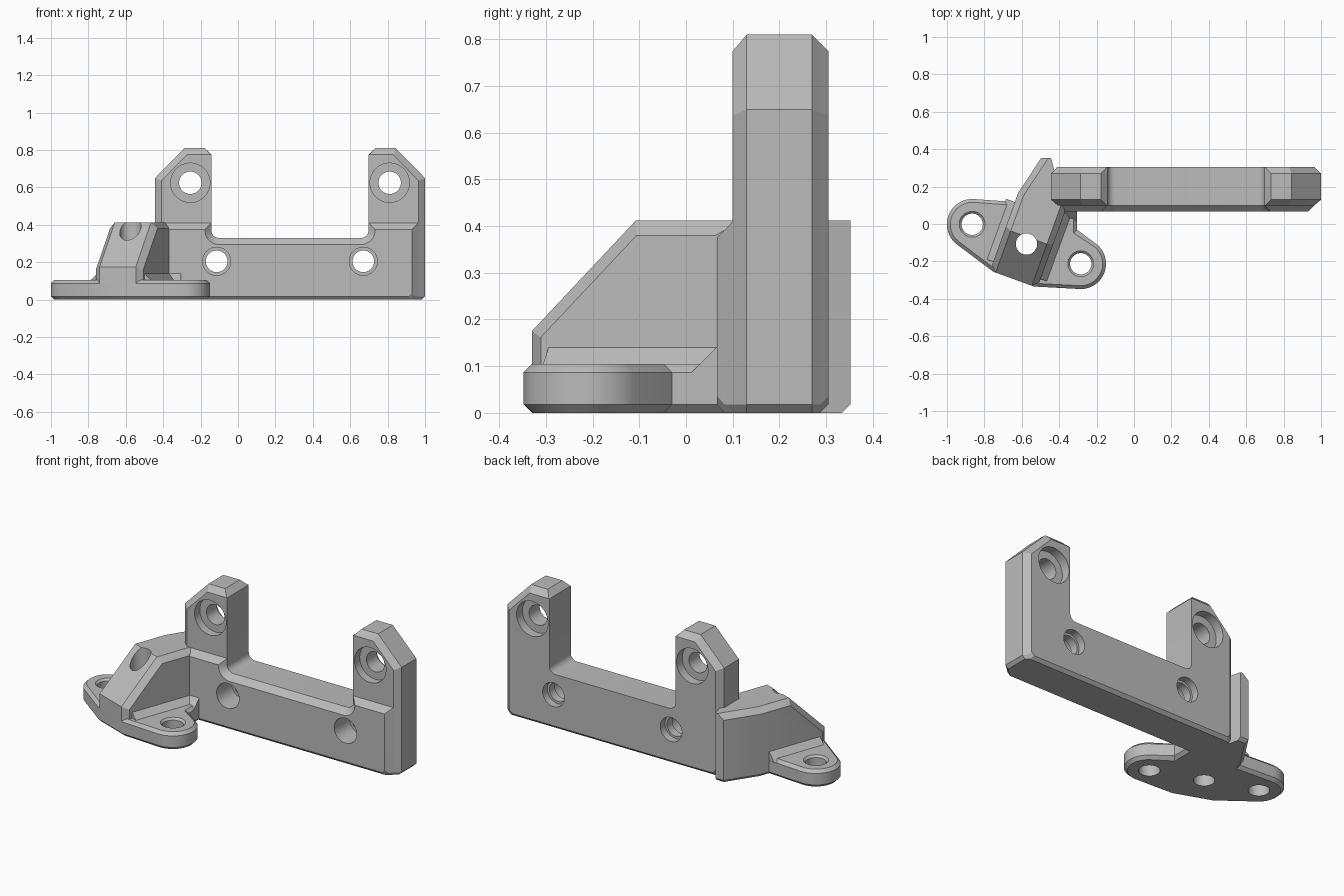
import bpy, bmesh
from math import sin, cos, pi, radians
from mathutils import Vector

if "Cube" in bpy.data.objects:
    bpy.data.objects.remove(bpy.data.objects["Cube"])

grey = bpy.data.materials.new("plain_grey")
grey.use_nodes = True
colour = (0.5, 0.5, 0.5, 1)
grey.diffuse_color = colour
grey.node_tree.nodes["Principled BSDF"].inputs["Base Color"].default_value = colour


def finish(name, bm):
    bmesh.ops.recalc_face_normals(bm, faces=bm.faces[:])
    mesh = bpy.data.meshes.new(name)
    bm.to_mesh(mesh)
    bm.free()
    mesh.materials.append(grey)
    ob = bpy.data.objects.new(name, mesh)
    bpy.context.collection.objects.link(ob)
    return ob


def loft(name, layers):
    """Closed solid through rings with equal point counts."""
    bm = bmesh.new()
    rings = [[bm.verts.new(p) for p in ring] for ring in layers]
    n = len(rings[0])
    for a, b in zip(rings, rings[1:]):
        for i in range(n):
            j = (i + 1) % n
            bm.faces.new((a[i], a[j], b[j], b[i]))
    bm.faces.new(rings[0])
    bm.faces.new(rings[-1])
    return finish(name, bm)


def arc(cx, cy, r, start, end, steps):
    angles = [radians(start + (end - start) * k / steps) for k in range(steps + 1)]
    return [(cx + r * cos(a), cy + r * sin(a)) for a in angles]


def drill(obs, a, b, axis, steps):
    """Cut a stepped round hole; steps are (position along axis, radius)."""
    rings = []
    for t, r in steps:
        ring = arc(a, b, r, 0, 352.5, 47)
        rings.append([(p, t, q) if axis == "y" else (p, q, t) for p, q in ring])
    cutter = loft("hole_cutter", rings)
    cutter.hide_render = True
    for ob in obs:
        mod = ob.modifiers.new("hole", "BOOLEAN")
        mod.operation, mod.solver, mod.object = "DIFFERENCE", "EXACT", cutter
        bpy.context.view_layer.objects.active = ob
        bpy.ops.object.modifier_apply(modifier=mod.name)
    bpy.data.objects.remove(cutter)


# Bracket: symmetric profiles about MID, stacked along y
MID, END, INNER, EDGE = 0.278, 0.722, 0.42, 0.018


def mirrored(half):
    pts = half + [(-x, z) for x, z in reversed(half)]
    return [(MID + x, z) for x, z in pts]


def valley(t):
    return arc(INNER - 0.04, 0.37, 0.04 + t, 0, -90, 8)


def frame_profile(i, b):
    return mirrored([(END - i - EDGE, b), (END - i, b + EDGE), (END - i, 0.65 - 0.4 * i),
                     (0.565 - 0.4 * i, 0.81 - i), (0.455 - 0.9 * i, 0.81 - i),
                     (INNER, 0.775)] + valley(0))


def rail_profile(i, t, b):
    return mirrored([(END - i - EDGE, b), (END - i, b + EDGE), (END - i, 0.41 - t),
                     (INNER + t, 0.41 - t)] + valley(t))


def at_y(profile, y):
    return [(x, y, z) for x, z in profile]


frame = loft("bracket_frame", [at_y(frame_profile(i, b), y) for y, i, b in (
    (0.10, 0.035, 0), (0.13, 0, 0), (0.27, 0, 0), (0.287, 0.018, 0), (0.305, 0.035, EDGE))])
rail = loft("front_rail", [at_y(rail_profile(i, t, b), y) for y, i, t, b in (
    (0.066, 0.07, 0.035, EDGE), (0.083, 0.053, 0.018, 0), (0.10, 0.035, 0, 0))])

for side in (-1, 1):
    drill([frame], MID + side * 0.533, 0.625, "y",
          [(0, 0.105), (0.15, 0.105), (0.15, 0.06), (0.25, 0.06), (0.25, 0.105), (0.4, 0.105)])
    drill([frame, rail], MID + side * 0.392, 0.205, "y",
          [(0, 0.075), (0.21, 0.075), (0.21, 0.058), (0.26, 0.058), (0.26, 0.072), (0.4, 0.072)])

# Mounting foot: turned axes U (along the ears) and V (towards the bracket)
O = Vector((-0.575, -0.107, 0))
TURN = radians(20)
U = Vector((cos(TURN), -sin(TURN), 0))
V = Vector((sin(TURN), cos(TURN), 0))
Z = Vector((0, 0, 1))
EAR = 0.309


def foot_ring(i, z):
    left, right = O - U * EAR, O + U * EAR
    front = [O + U * s * 0.115 - V * (0.2 - i) for s in (-1, 1)]
    pts = arc(left.x, left.y, 0.135 - i, 86, 232, 20)
    pts += [(p.x, p.y) for p in front]
    pts += arc(right.x, right.y, 0.135 - i, -95, 48, 20)
    pts += [(-0.305 - i, -0.03 - i), (-0.305 - i, 0.09), (-0.4, 0.2), (-0.6, 0.115 - i)]
    return [(x, y, z) for x, y in pts]


foot = loft("mounting_foot", [foot_ring(i, z) for z, i in (
    (0, EDGE), (EDGE, 0), (0.087, 0), (0.105, EDGE))])

# Gusset block: a box trimmed by planes (normal, distance)
def plane(n, through):
    n = n.normalized()
    return n, n.dot(through)


def chamfer(p, q, c):
    n = p[0] + q[0]
    return n.normalized(), (p[1] + q[1] - c) / n.length


right_wall, left_wall = plane(U, O + U * 0.135), plane(-U, O - U * 0.135)
front_wall = plane(-V, O - V * 0.2)
rear_left = plane(Vector((-0.235, 0.155, 0)), Vector((-0.495, 0.355, 0)))
rear_end = plane(Vector((0, 1, 0)), Vector((0, 0.352, 0)))
rear_right = plane(Vector((0.29, 0.074, 0)), Vector((-0.444, 0.355, 0)))
top, base = plane(Z, Z * 0.412), plane(-Z, Z * 0)
slope = plane(Z - V, O + Z * 0.375)
planes = [right_wall, left_wall, front_wall, rear_left, rear_end, rear_right, top, base, slope]
for wall in (right_wall, left_wall):
    planes += [chamfer(wall, top, 0.032), chamfer(wall, slope, 0.032),
               chamfer(wall, front_wall, 0.032)]
planes.append(chamfer(rear_left, top, 0.032))
planes += [chamfer(w, base, EDGE) for w in (left_wall, right_wall, front_wall, rear_left, rear_end)]

bm = bmesh.new()
bmesh.ops.create_cube(bm, size=3)
for n, d in planes:
    bmesh.ops.bisect_plane(bm, geom=bm.verts[:] + bm.edges[:] + bm.faces[:], dist=1e-5,
                           plane_co=n * d, plane_no=n, clear_outer=True)
    bmesh.ops.holes_fill(bm, edges=bm.edges[:], sides=0)
block = finish("gusset_block", bm)

# Screw holes in the foot, and the clear hole through the block
for s in (-1, 1):
    c = O + U * s * EAR
    drill([foot], c.x, c.y, "z", [(-0.1, 0.057), (0.093, 0.057), (0.106, 0.07), (0.2, 0.07)])
drill([foot, block], O.x, O.y, "z", [(-0.1, 0.057), (0.6, 0.057)])

# Sloped fillets where the foot meets the block and the rail
fillets = []
for name, s, v_end in (("right_fillet", 1, 0.23), ("left_fillet", -1, 0.19)):
    section = [(0.12, 0.09), (0.185, 0.09), (0.12, 0.155)]
    fillets.append(loft(name, [[O + U * s * u + V * v + Z * z for u, z in section]
                               for v in (-0.15, v_end)]))
fillets.append(loft("rail_fillet", [[(x, y, z) for y, z in (
    (0.012, 0.087), (0.075, 0.15), (0.075, 0.087))] for x in (-0.4, -0.305)]))

# Smooth round holes and ears, keep the chamfers crisp
bpy.ops.object.select_all(action="DESELECT")
for ob in [frame, rail, foot, block] + fillets:
    ob.select_set(True)
bpy.context.view_layer.objects.active = frame
bpy.ops.object.shade_smooth_by_angle(angle=radians(20))
